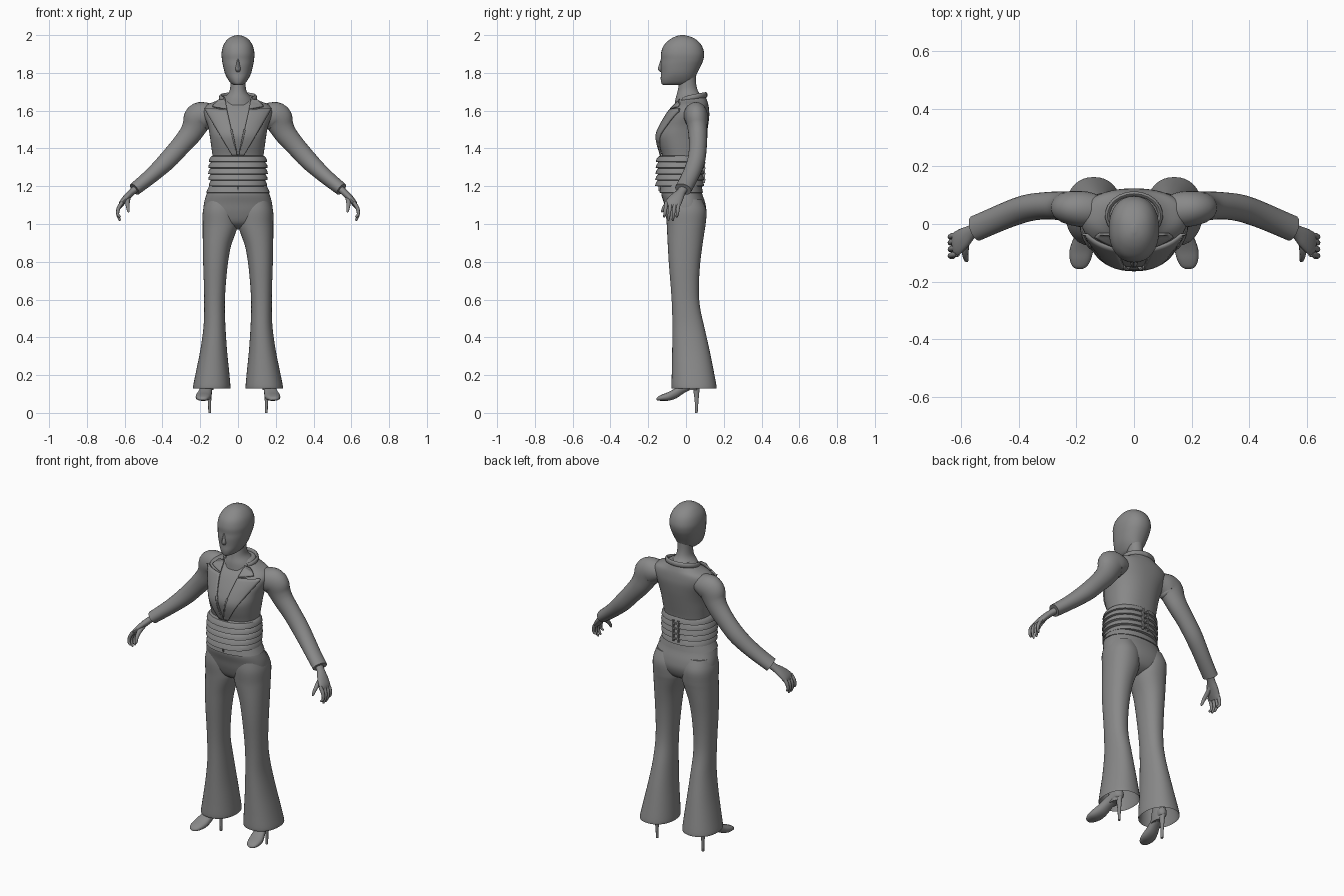
import bpy, bmesh, math
from mathutils import Vector
from mathutils.bvhtree import BVHTree

grey = bpy.data.materials.new("mid_grey")
grey.diffuse_color = (0.25, 0.25, 0.25, 1)


def finish(name, bm, mirror=False, angle=40):
    bmesh.ops.recalc_face_normals(bm, faces=bm.faces)
    me = bpy.data.meshes.new(name)
    bm.to_mesh(me)
    bm.free()
    me.shade_smooth()
    me.set_sharp_from_angle(angle=math.radians(angle))
    me.materials.append(grey)
    ob = bpy.data.objects.new(name, me)
    bpy.context.collection.objects.link(ob)
    if mirror:
        ob.modifiers.new("mirror", 'MIRROR')
    return ob


def smooth_rows(rows, k=4):
    """Catmull-Rom interpolation of number rows."""
    out = []
    for i in range(len(rows) - 1):
        p = [rows[max(0, min(len(rows) - 1, i + j))] for j in (-1, 0, 1, 2)]
        for s in range(k):
            t = s / k
            out.append([0.5 * (2 * b + (c - a) * t + (2 * a - 5 * b + 4 * c - d) * t * t
                               + (3 * b - a - 3 * c + d) * t ** 3) for a, b, c, d in zip(*p)])
    return out + [list(rows[-1])]


def ring(c, u, v, n, e=2.0):
    pts = []
    for i in range(n):
        a = 2 * math.pi * i / n
        ca, sa = math.cos(a), math.sin(a)
        pts.append(c + u * math.copysign(abs(ca) ** (2 / e), ca)
                   + v * math.copysign(abs(sa) ** (2 / e), sa))
    return pts


def skin(name, rings, mirror=False, angle=40):
    bm = bmesh.new()
    vs = [[bm.verts.new(p) for p in r] for r in rings]
    n = len(vs[0])
    for a, b in zip(vs, vs[1:]):
        for i in range(n):
            bm.faces.new((a[i], a[(i + 1) % n], b[(i + 1) % n], b[i]))
    bm.faces.new(vs[0])
    bm.faces.new(vs[-1])
    return finish(name, bm, mirror, angle)


def stack(name, rows, n=32, e=2.0, k=4, mirror=False, angle=40):
    """Horizontal sections: z, x left, x right, y front, y back."""
    rings = []
    for z, xl, xr, yf, yb in (smooth_rows(rows, k) if k > 1 else rows):
        rings.append(ring(Vector(((xl + xr) / 2, (yf + yb) / 2, z)),
                          Vector(((xr - xl) / 2, 0, 0)), Vector((0, (yb - yf) / 2, 0)), n, e))
    return skin(name, rings, mirror, angle)


def sym(rows):
    return [(z, -r, r, f, b) for z, r, f, b in rows]


def limb(name, rows, n=16, k=4, mirror=True):
    """Tube along a path: x, y, z, radius across, radius along y."""
    rows = smooth_rows(rows, k)
    rings = []
    for i, r in enumerate(rows):
        t = (Vector(rows[min(i + 1, len(rows) - 1)][:3]) - Vector(rows[max(i - 1, 0)][:3])).normalized()
        v = Vector((0, 1, 0))
        v = (v - t * t.dot(v)).normalized()
        rings.append(ring(Vector(r[:3]), t.cross(v) * r[3], v * r[4], n))
    return skin(name, rings, mirror, 50)


def box(name, c, s):
    bm = bmesh.new()
    bmesh.ops.create_cube(bm, size=1)
    for v in bm.verts:
        v.co = Vector(c) + Vector([a * b for a, b in zip(v.co, s)])
    return finish(name, bm)


# Head, nose and neck
stack("head", sym([
    (1.735, .018, -.12, -.03), (1.745, .038, -.13, .02), (1.77, .056, -.134, .045),
    (1.80, .070, -.132, .06), (1.84, .080, -.134, .08), (1.87, .085, -.132, .092),
    (1.905, .087, -.132, .096), (1.945, .078, -.118, .083), (1.975, .058, -.088, .056),
    (1.992, .034, -.058, .022), (2.0, .006, -.03, -.01)]), e=2.2)
stack("nose", sym([(1.805, .010, -.136, -.11), (1.82, .014, -.149, -.11),
                   (1.845, .010, -.142, -.11), (1.875, .006, -.132, -.11)]), n=12)
stack("neck", sym([(1.80, .042, -.03, .052), (1.74, .040, -.038, .054),
                   (1.70, .047, -.045, .066), (1.665, .075, -.055, .095),
                   (1.63, .09, -.06, .10)]))

# Jacket body
torso = stack("jacket_body", sym([
    (1.33, .132, -.120, .082), (1.37, .136, -.128, .088), (1.42, .143, -.143, .098),
    (1.47, .150, -.150, .108), (1.52, .160, -.132, .117), (1.57, .178, -.104, .123),
    (1.605, .182, -.080, .122), (1.632, .162, -.055, .118), (1.652, .115, -.040, .112),
    (1.672, .082, -.030, .104), (1.682, .068, -.02, .098)]), n=48, e=2.3)

# Lapels and collar flaps, laid over the jacket front
bm = bmesh.new()
bm.from_mesh(torso.data)
tree = BVHTree.FromBMesh(bm)
bm.free()


def flap(name, inner, outer, nu=8, nv=16):
    bm = bmesh.new()
    grid = []
    for j in range(nv + 1):
        t = j / nv
        a = Vector(inner[0]).lerp(Vector(inner[1]), t)
        b = Vector(outer[0]).lerp(Vector(outer[1]), t)
        row = []
        for i in range(nu + 1):
            p = a.lerp(b, i / nu)
            hit = tree.ray_cast(Vector((p.x, -1, p.y)), Vector((0, 1, 0)))[0]
            y = min(hit.y if hit else 0, -0.028) - .008
            row.append(bm.verts.new((p.x, y, p.y)))
        grid.append(row)
    for a, b in zip(grid, grid[1:]):
        for i in range(nu):
            bm.faces.new((a[i], a[i + 1], b[i + 1], b[i]))
    ob = finish(name, bm, True)
    sol = ob.modifiers.new("thickness", 'SOLIDIFY')
    sol.thickness, sol.offset = .009, 0


flap("lapel", [(.058, 1.605), (.004, 1.36)], [(.178, 1.612), (.028, 1.36)])
flap("collar_flap", [(.068, 1.662), (.058, 1.608)], [(.105, 1.658), (.135, 1.622)], nv=6)
flap("vest_edge", [(.030, 1.50), (.002, 1.36)], [(.040, 1.50), (.006, 1.36)], nu=2)
rows = []
for i in range(9):
    a = math.pi * i / 8 * .72
    rows.append((.092 * math.sin(a), .03 + .075 * math.cos(a), 1.683 - .028 * (i / 8) ** 2, .014, .010))
rings = [ring(Vector(r[:3]), Vector((0, 0, .015)),
              Vector((r[0], r[1] - .03, 0)).normalized() * .009, 10) for r in rows]
skin("collar", rings, True)

# Sleeves with padded shoulders
limb("sleeve", [
    (.11, .045, 1.580, .045, .05), (.165, .05, 1.577, .068, .062), (.207, .055, 1.562, .079, .060),
    (.230, .06, 1.515, .066, .053), (.257, .063, 1.470, .058, .050), (.31, .063, 1.407, .052, .047),
    (.37, .055, 1.340, .049, .047), (.43, .035, 1.282, .043, .046), (.49, .01, 1.230, .038, .045),
    (.548, -.015, 1.184, .035, .045)], n=24)

# Hands
limb("palm", [(.525, -.005, 1.20, .020, .026), (.560, -.025, 1.170, .018, .024),
              (.590, -.048, 1.140, .018, .036), (.615, -.068, 1.110, .015, .042),
              (.624, -.074, 1.090, .008, .036)])
for i, (y, tip) in enumerate([(-.108, 1.035), (-.085, 1.018), (-.062, 1.018), (-.042, 1.035)]):
    limb("finger_%d" % (i + 1), [
        (.612, y + .004, 1.115, .010, .010), (.632, y, 1.085, .010, .010),
        (.637, y - .004, 1.052, .008, .008), (.626, y - .008, tip + .004, .006, .006),
        (.624, y - .008, tip, .002, .002)], n=10, k=3)
limb("thumb", [(.580, -.045, 1.145, .014, .012), (.585, -.085, 1.120, .013, .013),
               (.584, -.112, 1.095, .010, .010), (.580, -.126, 1.068, .007, .007),
               (.579, -.127, 1.062, .002, .002)], n=10, k=3)

# Pleated waist sash
sash = [(1.362, .134, -.126, .084)]
for i in range(5):
    z = 1.358 - .032 * i
    w = .149 + .006 * math.sin(math.pi * (i + .5) / 5)
    sash += [(z, w - .008, -.145 - .002 * i, .086), (z - .014, w + .001, -.156 - .001 * i, .093),
             (z - .028, w + .003, -.160 - .001 * i, .096), (z - .031, w - .008, -.147, .086)]
stack("sash", sym(sash), n=48, k=1, e=2.2, angle=35)
for x in (-.016, .016):
    box("sash_fastening", (x, .094, 1.28), (.010, .014, .125))
for i in range(4):
    box("sash_hook", (0, .096, 1.235 + .03 * i), (.036, .012, .008))

# Trouser waistband, hips and flared legs
stack("waistband", sym([(1.215, .146, -.130, .080), (1.19, .158, -.136, .085),
                        (1.166, .169, -.141, .090), (1.163, .158, -.13, .080)]), n=48, k=1, e=2.2)
box("waist_button", (0, -.139, 1.187), (.008, .012, .026))
stack("hips", sym([(1.20, .150, -.125, .078), (1.16, .166, -.131, .086), (1.11, .180, -.117, .102),
                   (1.06, .180, -.105, .107), (1.01, .150, -.085, .088),
                   (.985, .085, -.055, .055), (.972, .02, -.02, .02)]), n=48, e=2.3)
stack("trouser_leg", [
    (1.13, .015, .170, -.10, .085), (1.07, .002, .186, -.107, .108), (1.0, .001, .187, -.102, .104),
    (.96, .010, .187, -.100, .098), (.88, .038, .186, -.096, .086), (.78, .055, .184, -.090, .074),
    (.66, .066, .180, -.080, .068), (.56, .070, .179, -.074, .074), (.45, .066, .183, -.072, .098),
    (.33, .058, .200, -.073, .125), (.22, .047, .222, -.075, .147), (.14, .040, .238, -.077, .162),
    (.141, .045, .233, -.072, .157), (.25, .056, .210, -.065, .132), (.36, .07, .185, -.06, .10)],
    n=36, e=2.2, mirror=True)

# Ankles and high-heeled shoes
stack("ankle", [(.36, .11, .18, -.02, .08), (.24, .125, .18, -.01, .07),
                (.16, .125, .18, -.03, .07), (.12, .13, .18, -.04, .06)], n=16, mirror=True)
rings = []
for y, x, zb, zt, r in smooth_rows([
        (-.156, .188, .068, .076, .008), (-.148, .188, .065, .086, .024),
        (-.125, .186, .064, .098, .036), (-.09, .182, .065, .112, .041), (-.05, .174, .078, .135, .036),
        (-.01, .165, .105, .165, .030), (.035, .156, .128, .185, .028),
        (.065, .151, .134, .185, .024), (.078, .150, .145, .175, .008)]):
    rings.append(ring(Vector((x, y, (zb + zt) / 2)), Vector((r, 0, 0)),
                      Vector((0, 0, (zt - zb) / 2)), 20, 2.4))
skin("shoe", rings, True)
stack("heel", [(.16, .130, .172, .030, .078), (.12, .137, .164, .038, .072),
               (.06, .142, .159, .046, .066), (0, .143, .157, .048, .062)], n=14, mirror=True)
